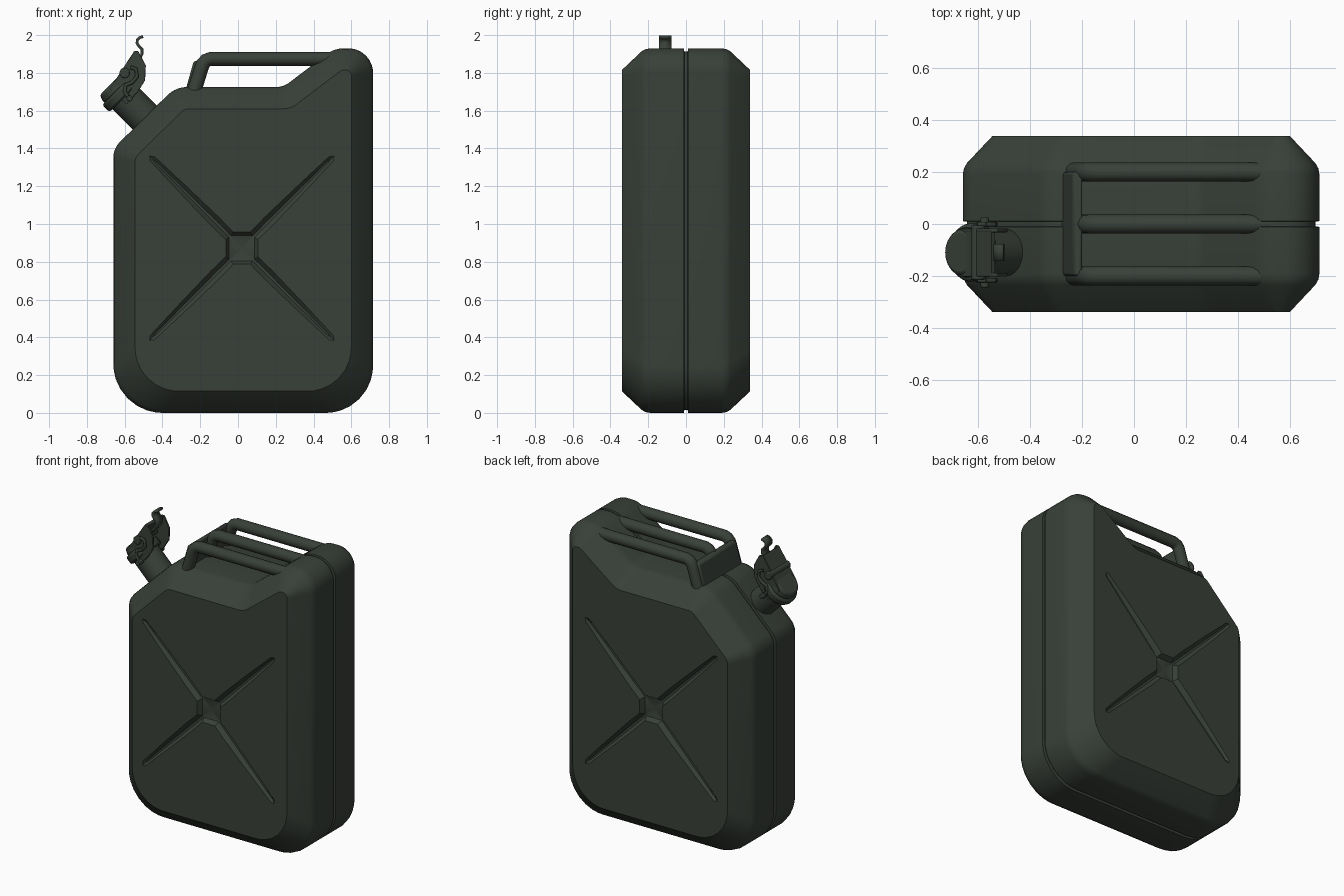
import bpy, bmesh, math
from mathutils import Vector, Matrix

if "Cube" in bpy.data.objects:
    bpy.data.objects.remove(bpy.data.objects["Cube"])

paint = bpy.data.materials.new("dark_olive_paint")
paint.diffuse_color = (0.040, 0.051, 0.040, 1)
paint.use_nodes = True
paint.node_tree.nodes["Principled BSDF"].inputs["Base Color"].default_value = paint.diffuse_color


def finish(name, mesh, angle=35):
    ob = bpy.data.objects.new(name, mesh)
    bpy.context.collection.objects.link(ob)
    mesh.materials.clear()
    mesh.materials.append(paint)
    bpy.ops.object.select_all(action='DESELECT')
    ob.select_set(True)
    bpy.context.view_layer.objects.active = ob
    bpy.ops.object.shade_smooth_by_angle(angle=math.radians(angle))
    return ob


def from_bm(name, bm, bevel=0):
    bmesh.ops.recalc_face_normals(bm, faces=bm.faces)
    me = bpy.data.meshes.new(name)
    bm.to_mesh(me)
    bm.free()
    ob = finish(name, me)
    if bevel:
        m = ob.modifiers.new("bevel", 'BEVEL')
        m.width, m.segments = bevel, 2
    return ob


def prism(name, pts, y0, y1, bevel=0):
    bm = bmesh.new()
    f = bm.faces.new([bm.verts.new((x, y0, z)) for x, z in pts])
    r = bmesh.ops.extrude_face_region(bm, geom=[f])
    vs = [v for v in r["geom"] if isinstance(v, bmesh.types.BMVert)]
    bmesh.ops.translate(bm, verts=vs, vec=(0, y1 - y0, 0))
    return from_bm(name, bm, bevel)


def tube(name, pts, r, smooth=False, closed=False):
    cu = bpy.data.curves.new(name, 'CURVE')
    cu.dimensions = '3D'
    cu.bevel_depth, cu.bevel_resolution, cu.use_fill_caps = r, 4, True
    sp = cu.splines.new('POLY')
    sp.points.add(len(pts) - 1)
    for p, co in zip(sp.points, pts):
        p.co = (*co, 1)
    sp.use_cyclic_u = closed
    tmp = bpy.data.objects.new(name + "_path", cu)
    me = bpy.data.meshes.new_from_object(tmp)
    bpy.data.objects.remove(tmp)
    return finish(name, me, 50)


def cylinder(name, a, b, r, bevel=0, r2=None):
    a, b = Vector(a), Vector(b)
    m = Matrix.Translation((a + b) / 2) @ (b - a).to_track_quat('Z', 'Y').to_matrix().to_4x4()
    bm = bmesh.new()
    bmesh.ops.create_cone(bm, cap_ends=True, segments=32, radius1=r, radius2=r2 or r,
                          depth=(b - a).length, matrix=m)
    return from_bm(name, bm, bevel)


def fillet(pts, radii, n=8):
    out = []
    for i, p in enumerate(pts):
        u = (pts[i - 1] - p).normalized()
        v = (pts[(i + 1) % len(pts)] - p).normalized()
        h, r = u.angle(v) / 2, radii[i]
        c = p + (u + v).normalized() * r / math.sin(h)
        a, b = p + u * r / math.tan(h) - c, p + v * r / math.tan(h) - c
        out += [c + a.lerp(b, k / n).normalized() * r for k in range(n + 1)]
    return out


def inset(pts, d):
    out = []
    for i, p in enumerate(pts):
        e1 = (p - pts[i - 1]).normalized()
        e2 = (pts[(i + 1) % len(pts)] - p).normalized()
        n1, n2 = Vector((-e1.y, e1.x)), Vector((-e2.y, e2.x))
        out.append(p + (n1 + n2) * d / (1 + n1.dot(n2)))
    return out


# body: silhouette lofted through depth, chamfered, with a centre seam
corners = [Vector(p) for p in [(-.66, 0), (.715, 0), (.715, 1.93), (.51, 1.93),
                               (.24, 1.725), (-.33, 1.725), (-.66, 1.40)]]
outer = fillet(corners, [.26, .25, .13, .15, .12, .15, .12])
inner = fillet(inset(corners, .115), [.23, .23, .03, .03, .12, .06, .06])
half = [(.34, 1), (.235, .14), (.215, .04), (.19, 0), (.011, 0), (.009, .14)]
section = [(-y, f) for y, f in half] + half[::-1]
bm = bmesh.new()


def ring(pts):
    return [bm.verts.new(p) for p in pts]


def bridge(r1, r2):
    for i in range(len(r1)):
        j = (i + 1) % len(r1)
        bm.faces.new((r1[i], r1[j], r2[j], r2[i]))


rings = []
for y, f in section:
    flat = [a.lerp(b, f) for a, b in zip(outer, inner)]
    rings.append(ring([(p.x, y, p.y) for p in flat]))
for r1, r2 in zip(rings, rings[1:]):
    bridge(r1, r2)


# pressed cross on the front and back panels
def star(side, width, length, depth):
    out = []
    for k in range(4):
        a = math.radians(45 + 90 * k)
        d, p = Vector((math.cos(a), math.sin(a))), Vector((-math.sin(a), math.cos(a)))
        arm = [(.092, -.028), (.2, -.03), (.45, -.024), (.67, -.016), (.69, 0),
               (.67, .016), (.45, .024), (.2, .03), (.092, .028)]
        for r, w in arm:
            q = d * r * length + p * w * width
            out.append((.02 + q.x, side * (.34 - depth * (1 - .6 * r / .69)), .872 + q.y))
    return out


for side, edge_ring in ((-1, rings[0]), (1, rings[-1])):
    rim, floor = ring(star(side, 1, 1, 0)), ring(star(side, .25, .96, .034))
    bridge(rim, floor)
    mid = bm.verts.new((.02, side * .304, .872))
    for i in range(len(floor)):
        bm.faces.new((floor[i - 1], floor[i], mid))
    edges = []
    for loop in (edge_ring, rim):
        for i in range(len(loop)):
            edges.append(bm.edges.get((loop[i - 1], loop[i])))
    bmesh.ops.triangle_fill(bm, use_beauty=True, edges=edges)
from_bm("can_body", bm)

# three carrying bars joined by a slanted wall at their front feet
for name, y in (("front", -.2), ("middle", 0), ("rear", .2)):
    path = [(-.235, 1.69), (-.195, 1.82), (-.185, 1.847), (-.17, 1.865), (-.145, 1.874), (.53, 1.874)]
    tube("handle_bar_" + name, [(x, y, z) for x, z in path], .037)
prism("handle_foot_wall", [(-.28, 1.70), (-.235, 1.86), (-.20, 1.87), (-.215, 1.70)], -.2, .2, .01)

# spout, tilted 45 degrees
Y = -.11
base, axis = Vector((-.495, Y, 1.565)), Vector((-1, 0, 1)).normalized()


def along(t):
    return base + axis * t


cylinder("spout_neck", along(-.08), along(.16), .09)
cylinder("spout_lip", along(.15), along(.205), .112, .012)
cylinder("spout_cap", along(.2), along(.25), .10, .012, .085)

# latch: side cheeks, top strap, curled thumb lever
cheek = [(-.68, 1.715), (-.55, 1.915), (-.528, 1.915), (-.488, 1.84), (-.492, 1.76),
         (-.53, 1.70), (-.59, 1.635), (-.62, 1.66)]
for name, s in (("front", -1), ("rear", 1)):
    prism("latch_cheek_" + name, cheek, Y + s * .078, Y + s * .092, .003)
prism("latch_strap", [(-.68, 1.715), (-.55, 1.915), (-.535, 1.905), (-.663, 1.705)], Y - .08, Y + .08)


def strip(name, path, w, t):
    bm = bmesh.new()
    rows = [[bm.verts.new((x, Y + s * w / 2, z)) for s in (-1, 1)] for x, z in path]
    for a, b in zip(rows, rows[1:]):
        bm.faces.new((a[0], a[1], b[1], b[0]))
    ob = from_bm(name, bm)
    m = ob.modifiers.new("thickness", 'SOLIDIFY')
    m.thickness, m.offset = t, 0


strip("thumb_lever", [(-.56, 1.83), (-.525, 1.87), (-.508, 1.90), (-.508, 1.925), (-.525, 1.942),
                      (-.535, 1.958), (-.532, 1.975), (-.52, 1.987), (-.502, 1.992)], .065, .015)

# hinge pins and wire clasp
cylinder("latch_pin", (-.6, Y - .105, 1.80), (-.6, Y + .105, 1.80), .027, .005)
cylinder("hinge_pin", (-.575, Y - .135, 1.665), (-.575, Y + .135, 1.665), .016, .004)
for name, s in (("front", -1), ("rear", 1)):
    wire = [(-.575, 1.665), (-.60, 1.70), (-.595, 1.735), (-.56, 1.75), (-.535, 1.78), (-.54, 1.82), (-.57, 1.83)]
    tube("clasp_wire_" + name, [(x, Y + s * .108, z) for x, z in wire], .01)
